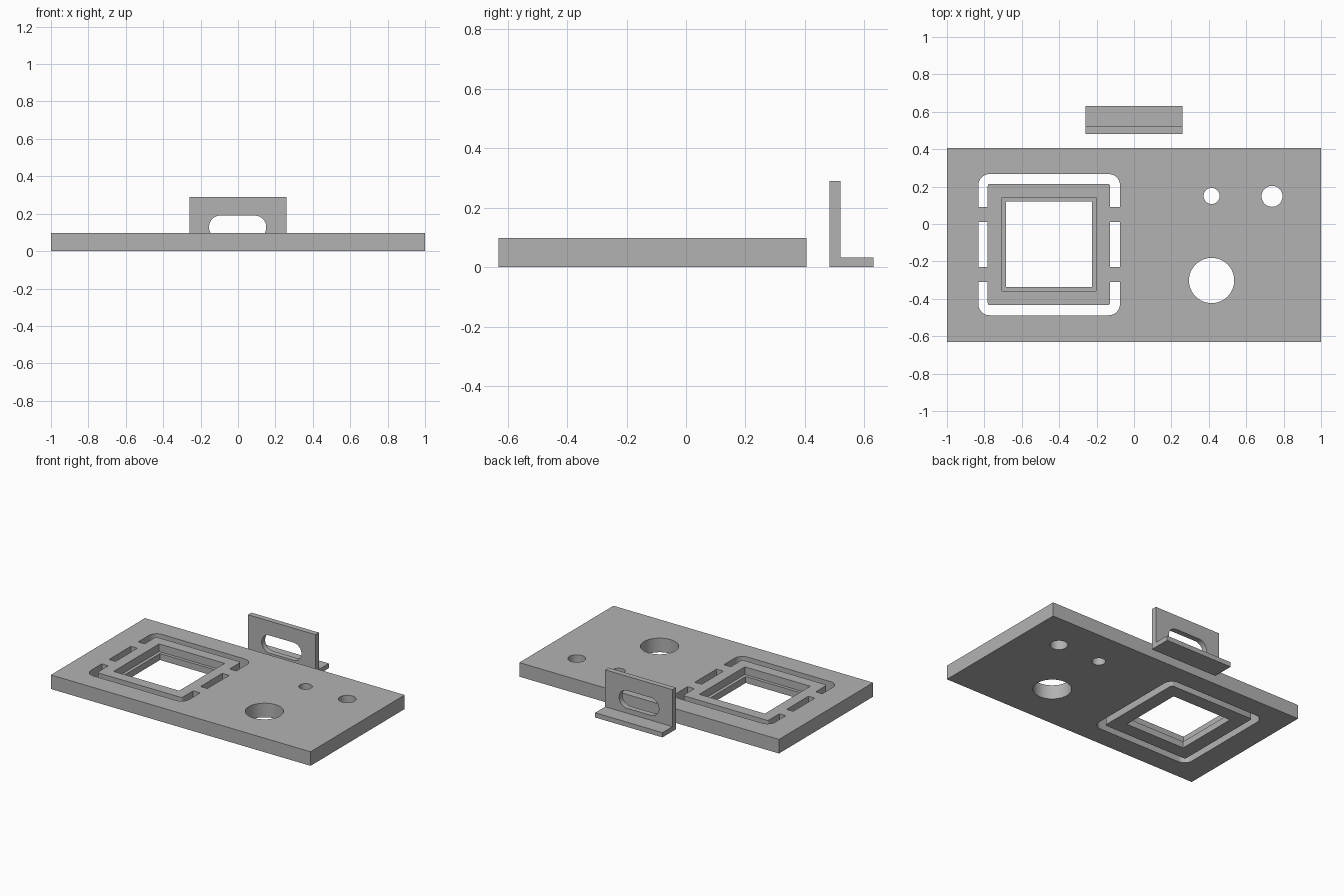
import bpy
import bmesh
from math import cos, sin, pi
from mathutils import Matrix, Vector

if "Cube" in bpy.data.objects:
    bpy.data.objects.remove(bpy.data.objects["Cube"])

grey = bpy.data.materials.new("plain grey")
grey.use_nodes = True
colour = (0.45, 0.45, 0.45, 1)
grey.diffuse_color = colour
grey.node_tree.nodes["Principled BSDF"].inputs["Base Color"].default_value = colour


def prism(name, outline, low, high, upright=False):
    """Extrude an outline along z, or along y when upright."""
    bm = bmesh.new()
    face = bm.faces.new([bm.verts.new((a, b, low)) for a, b in outline])
    grown = bmesh.ops.extrude_face_region(bm, geom=[face])["geom"]
    verts = [v for v in grown if isinstance(v, bmesh.types.BMVert)]
    bmesh.ops.translate(bm, vec=Vector((0, 0, high - low)), verts=verts)
    if upright:
        bm.transform(Matrix(((1, 0, 0, 0), (0, 0, 1, 0), (0, 1, 0, 0), (0, 0, 0, 1))))
    bmesh.ops.recalc_face_normals(bm, faces=bm.faces)
    mesh = bpy.data.meshes.new(name)
    bm.to_mesh(mesh)
    bm.free()
    mesh.materials.append(grey)
    obj = bpy.data.objects.new(name, mesh)
    bpy.context.collection.objects.link(obj)
    return obj


def rect(x0, x1, y0, y1, radius=0, steps=10):
    if not radius:
        return [(x0, y0), (x1, y0), (x1, y1), (x0, y1)]
    corners = [(x1 - radius, y1 - radius), (x0 + radius, y1 - radius),
               (x0 + radius, y0 + radius), (x1 - radius, y0 + radius)]
    return [(cx + radius * cos(pi / 2 * (q + i / steps)),
             cy + radius * sin(pi / 2 * (q + i / steps)))
            for q, (cx, cy) in enumerate(corners) for i in range(steps + 1)]


def circle(x, y, radius, sides=48):
    return [(x + radius * cos(2 * pi * i / sides), y + radius * sin(2 * pi * i / sides))
            for i in range(sides)]


def cut(target, cutter):
    cutter.hide_render = True
    mod = target.modifiers.new("cut", "BOOLEAN")
    mod.operation = "DIFFERENCE"
    mod.solver = "EXACT"
    mod.object = cutter
    bpy.context.view_layer.objects.active = target
    bpy.ops.object.modifier_apply(modifier=mod.name)
    bpy.data.objects.remove(cutter)


TOP = 0.098
BELOW, ABOVE = -0.1, 0.2

# Main plate
plate = prism("panel_plate", rect(-1, 1, -0.63, 0.405), 0, TOP)

# Slotted ring around the window, bridged by four tabs flush with the top
ring = prism("ring_cutter", rect(-0.832, -0.075, -0.488, 0.267, 0.06), BELOW, ABOVE)
cut(ring, prism("ring_core", rect(-0.782, -0.128, -0.434, 0.215, 0.012, 4), -0.2, 0.3))
for x0, x1 in ((-0.9, -0.75), (-0.16, -0.01)):
    for y0, y1 in ((0.01, 0.09), (-0.31, -0.23)):
        cut(ring, prism("tab", rect(x0, x1, y0, y1), 0.05, 0.3))
cut(plate, ring)

# Stepped square window
cut(plate, prism("window_upper", rect(-0.706, -0.202, -0.359, 0.141), 0.045, ABOVE))
cut(plate, prism("window_lower", rect(-0.684, -0.224, -0.337, 0.119), BELOW, ABOVE))

# Round holes
for x, y, r in ((0.415, 0.15, 0.043), (0.738, 0.148, 0.056), (0.415, -0.302, 0.121)):
    cut(plate, prism("hole", circle(x, y, r), BELOW, ABOVE))

# Angle bracket behind the plate, with a long slot
bracket = prism("angle_bracket", rect(-0.26, 0.258, 0, 0.29), 0.482, 0.63, True)
cut(bracket, prism("corner_cutter", rect(-0.5, 0.5, 0.033, 0.5), 0.52, 0.8, True))
cut(bracket, prism("slot_cutter", rect(-0.155, 0.151, 0.067, 0.19, 0.061), 0.4, 0.6, True))

# Smooth the round walls and keep hard edges
for obj in (plate, bracket):
    bpy.ops.object.select_all(action="DESELECT")
    obj.select_set(True)
    bpy.context.view_layer.objects.active = obj
    bpy.ops.object.shade_smooth_by_angle()
